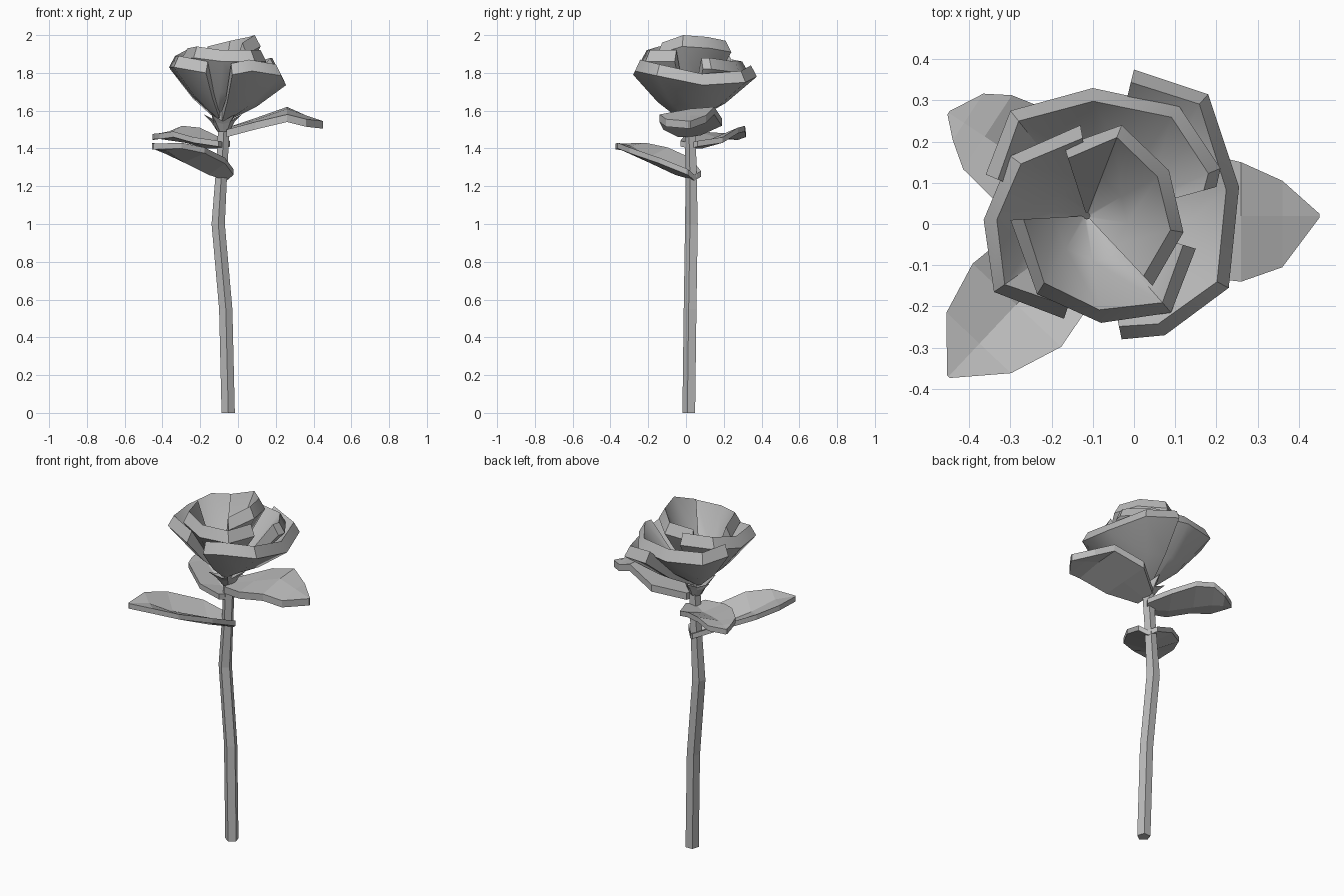
import bpy, bmesh, math
from mathutils import Vector

cube = bpy.data.objects.get("Cube")
if cube:
    bpy.data.objects.remove(cube, do_unlink=True)

GREY = bpy.data.materials.new("plain_grey")
GREY.use_nodes = True
GREY.diffuse_color = (0.5, 0.5, 0.5, 1)
GREY.node_tree.nodes["Principled BSDF"].inputs["Base Color"].default_value = (0.5, 0.5, 0.5, 1)


def loft(name, sections, smooth=0):
    """Skin closed cross-sections in order and cap both ends."""
    bm = bmesh.new()
    rows = [[bm.verts.new(p) for p in s] for s in sections]
    n = len(rows[0])
    for a, b in zip(rows, rows[1:]):
        for i in range(n):
            j = (i + 1) % n
            bm.faces.new((a[i], a[j], b[j], b[i]))
    bm.faces.new(rows[0][::-1])
    bm.faces.new(rows[-1])
    bmesh.ops.recalc_face_normals(bm, faces=bm.faces)
    mesh = bpy.data.meshes.new(name)
    bm.to_mesh(mesh)
    bm.free()
    mesh.materials.append(GREY)
    ob = bpy.data.objects.new(name, mesh)
    bpy.context.collection.objects.link(ob)
    if smooth:
        bpy.ops.object.select_all(action="DESELECT")
        ob.select_set(True)
        bpy.context.view_layer.objects.active = ob
        bpy.ops.object.shade_smooth_by_angle(angle=math.radians(smooth))
    return ob


def ring(x, y, z, r, n=5, point=0, rise=0):
    """Ring of n points; every second one moves out by point and up by rise."""
    pts = []
    for i in range(n):
        a, odd = math.tau * i / n - 0.3, i % 2
        d = r + odd * point
        pts.append((x + d * math.cos(a), y + d * math.sin(a), z + odd * rise))
    return pts


# Stem: a bent five-sided rod
stem_path = [(-0.052, 0.018, 0), (-0.065, 0.025, 0.55), (-0.105, 0.032, 1.0),
             (-0.088, 0.03, 1.27), (-0.075, 0.025, 1.5), (-0.08, 0.01, 1.6)]
loft("stem", [ring(*p, 0.037 if p[2] < 1.1 else 0.032) for p in stem_path])

# Calyx: a small cup with five pointed sepals
loft("calyx", [ring(-0.078, 0.02, 1.49, 0.033, 10),
               ring(-0.08, 0.015, 1.53, 0.05, 10, 0.015, 0.01),
               ring(-0.08, 0.01, 1.545, 0.05, 10, 0.055, 0.035)])


def leaf(name, base, tip, stations, thick=0.03):
    """Bent leaf; stations are (distance, left width, right width, z, left lift, right lift)."""
    base, tip = Vector(base), Vector(tip)
    along = (tip - base).normalized()
    side = Vector((-along.y, along.x))
    sections = []
    for s, left, right, z, lift_l, lift_r in stations:
        mid = base + along * s
        line = [(mid + side * left, z + lift_l), (mid, z), (mid - side * right, z + lift_r)]
        top = [(p.x, p.y, h) for p, h in line]
        low = [(p.x, p.y, h - thick) for p, h in reversed(line)]
        sections.append(top + low)
    loft(name, sections)


leaf("left_leaf", (-0.06, 0.02), (0.45, 0.02),
     [(0, 0.06, 0.06, 1.50, 0.01, 0), (0.15, 0.17, 0.14, 1.55, 0.01, -0.01),
      (0.32, 0.13, 0.16, 1.61, 0.01, -0.03), (0.42, 0.085, 0.125, 1.575, 0, -0.02),
      (0.51, 0.005, 0.005, 1.545, 0, 0)], 0.04)
leaf("back_leaf", (-0.07, 0.02), (-0.45, 0.27),
     [(0, 0.06, 0.05, 1.43, 0.01, 0.01), (0.12, 0.12, 0.13, 1.43, 0.03, 0.03),
      (0.25, 0.115, 0.14, 1.46, 0.03, 0.05), (0.35, 0.095, 0.12, 1.48, 0, 0.04),
      (0.41, 0.05, 0.085, 1.48, 0, 0.01), (0.455, 0.005, 0.005, 1.475, 0, 0)])
leaf("front_leaf", (-0.06, 0.045), (-0.45, -0.37),
     [(0, 0.05, 0.05, 1.26, 0.03, 0.02), (0.14, 0.12, 0.12, 1.29, 0.06, 0.06),
      (0.33, 0.15, 0.145, 1.355, 0.05, 0.05), (0.46, 0.105, 0.11, 1.415, 0.015, 0.015),
      (0.57, 0.005, 0.005, 1.425, 0, 0)])


def petal(name, rim, base_z, heart=(-0.09, 0.01)):
    """Cupped petal with a thick bevelled lip; rim holds the lower lip points."""
    sections = []
    for x, y, z in rim:
        out = Vector((x - heart[0], y - heart[1]))
        r, d, h = out.length, out.normalized(), z - base_z
        profile = [(0.025, 0), (0.55 * r, 0.42 * h), (r, h), (r - 0.032, h + 0.06),
                   (0.42 * r, 0.48 * h), (0.008, 0.05)]
        sections.append([(heart[0] + d.x * a, heart[1] + d.y * a, base_z + b) for a, b in profile])
    loft(name, sections, 42)


petal("outer_left_petal", [(0, 0.375, 1.78), (0.18, 0.315, 1.75), (0.255, 0.09, 1.735),
                           (0.23, -0.155, 1.785), (0.075, -0.27, 1.81), (-0.03, -0.28, 1.79)], 1.54)
petal("outer_right_petal", [(-0.17, -0.23, 1.80), (-0.34, -0.165, 1.83), (-0.365, 0.01, 1.83),
                            (-0.3, 0.165, 1.86), (-0.13, 0.24, 1.87)], 1.56)
petal("outer_back_petal", [(-0.36, 0.12, 1.82), (-0.3, 0.275, 1.81), (-0.1, 0.33, 1.80),
                           (0.11, 0.285, 1.80), (0.21, 0.135, 1.82), (0.2, 0.09, 1.82)], 1.55)
inner_heart = (-0.115, 0.02)
petal("inner_front_petal", [(0.15, -0.06, 1.86), (0.09, -0.215, 1.86), (-0.08, -0.24, 1.86),
                            (-0.235, -0.17, 1.88), (-0.3, 0.01, 1.87)], 1.58, inner_heart)
petal("inner_back_petal", [(-0.17, 0.19, 1.88), (-0.03, 0.24, 1.91), (0.085, 0.13, 1.93),
                           (0.12, -0.02, 1.94), (0.045, -0.15, 1.90)], 1.60, inner_heart)
